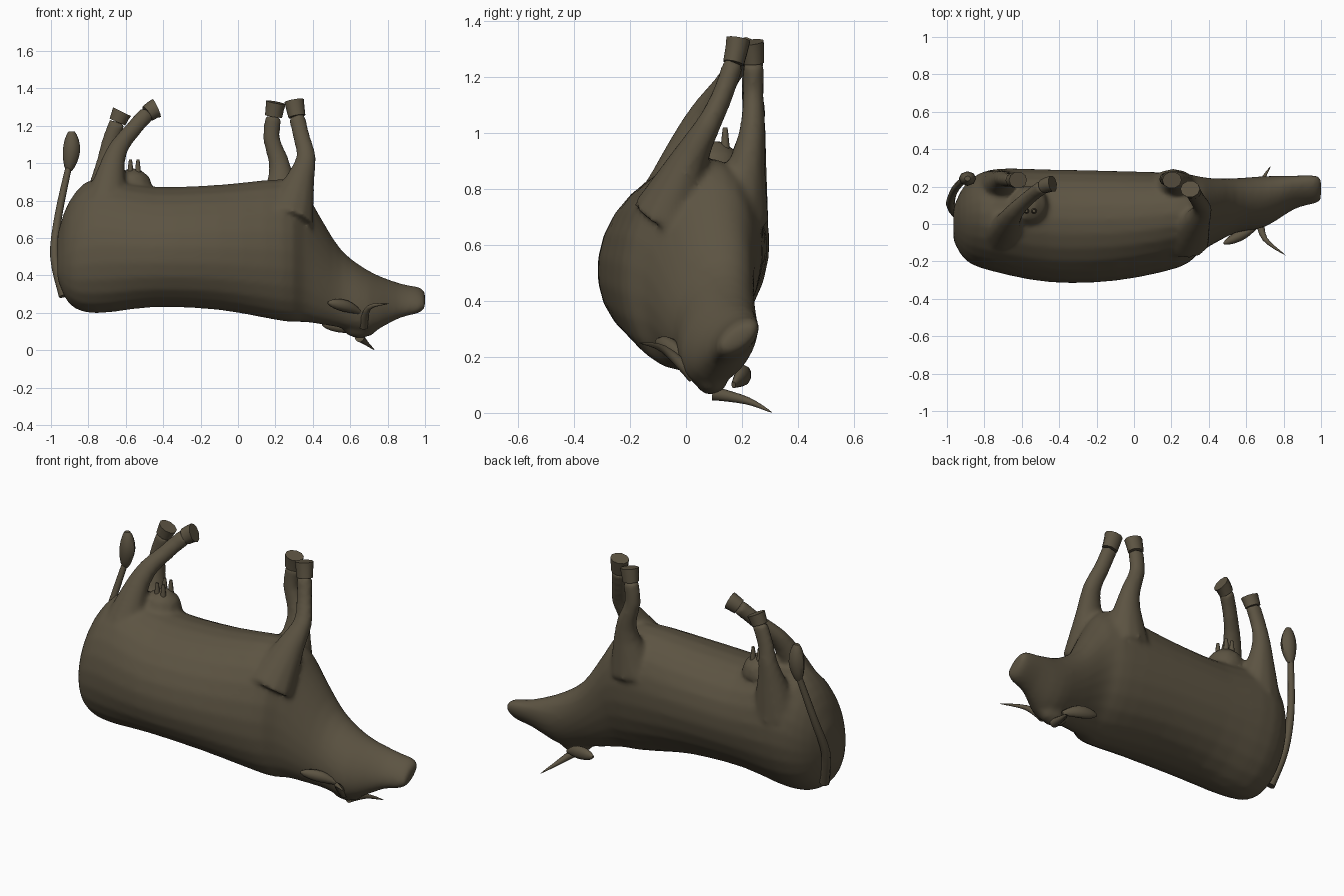
import bpy, bmesh, math
from mathutils import Vector

if "Cube" in bpy.data.objects:
    bpy.data.objects.remove(bpy.data.objects["Cube"])

hide = bpy.data.materials.new("dark_brown_hide")
hide.diffuse_color = (0.108, 0.088, 0.055, 1)
hide.use_nodes = True
hide.node_tree.nodes["Principled BSDF"].inputs["Base Color"].default_value = hide.diffuse_color
Y, Z = Vector((0, 1, 0)), Vector((0, 0, 1))


def smooth(path, n):
    """Catmull-Rom curve through rows of any length."""
    out = []
    last = len(path) - 1
    for i in range(last):
        rows = (path[max(i - 1, 0)], path[i], path[i + 1], path[min(i + 2, last)])
        for k in range(n):
            t = k / n
            out.append([b + t * ((c - a) + t * ((2 * a - 5 * b + 4 * c - d)
                        + t * (3 * (b - c) + d - a))) / 2 for a, b, c, d in zip(*rows)])
    return out + [list(path[-1])]


def skin(bm, rings):
    """Join rings of points into a capped shell."""
    vs = [[bm.verts.new(p) for p in r] for r in rings]
    n = len(vs[0])
    for a, b in zip(vs, vs[1:]):
        for i in range(n):
            j = (i + 1) % n
            bm.faces.new((a[i], a[j], b[j], b[i]))
    bm.faces.new(vs[0])
    bm.faces.new(vs[-1])


def tube(bm, path, ref=Y, n=12, flat=1):
    """Tube along rows of x, y, z, radius; flattened along ref."""
    pts = [Vector(p[:3]) for p in path]
    rings = []
    for i, p in enumerate(path):
        t = (pts[min(i + 1, len(pts) - 1)] - pts[max(i - 1, 0)]).normalized()
        side = (ref - t * t.dot(ref)).normalized()
        up = t.cross(side)
        angles = [2 * math.pi * k / n for k in range(n)]
        rings.append([pts[i] + p[3] * (up * math.cos(a) + flat * side * math.sin(a)) for a in angles])
    skin(bm, rings)


def finish(bm, name, angle=50):
    bmesh.ops.recalc_face_normals(bm, faces=bm.faces)
    me = bpy.data.meshes.new(name)
    bm.to_mesh(me)
    bm.free()
    ob = bpy.data.objects.new(name, me)
    bpy.context.collection.objects.link(ob)
    me.materials.append(hide)
    bpy.ops.object.select_all(action='DESELECT')
    ob.select_set(True)
    bpy.context.view_layer.objects.active = ob
    bpy.ops.object.shade_smooth_by_angle(angle=math.radians(angle))
    return ob


def part(name, path, ref=Y, n=10, flat=1):
    bm = bmesh.new()
    tube(bm, path, ref, n, flat)
    return finish(bm, name)


def swell(points, radius, rule, n=4):
    """Curve through points with a radius given by a rule of 0..1."""
    rows = smooth(points, n)
    return [r + [radius * rule(i / (len(rows) - 1))] for i, r in enumerate(rows)]


# Trunk, neck and head: x, centre y, low z, high z, half width
trunk = [
    (-.965, 0, .38, .62, .08), (-.90, .01, .245, .80, .20), (-.76, .02, .197, .92, .27),
    (-.45, -.01, .23, .875, .30), (-.1, -.01, .215, .885, .292), (.24, .02, .155, .915, .25),
    (.35, .05, .15, .86, .2), (.43, .07, .14, .73, .17), (.55, .1, .12, .54, .14),
    (.70, .12, .095, .425, .13), (.86, .17, .17, .36, .08), (.97, .185, .2, .337, .064),
    (1.0, .185, .23, .31, .042)]
body = bmesh.new()
rings = []
for x, yc, lo, hi, w in smooth(trunk, 3):
    angles = [2 * math.pi * k / 24 for k in range(24)]
    rings.append([(x, yc + w * math.cos(a) + .04 * math.sin(a),
                   (lo + hi) / 2 + (hi - lo) / 2 * math.sin(a)) for a in angles])
skin(body, rings)

# Poll of the head and udder
dome = lambda t: .3 + .7 * math.sin(math.pi * t)
tube(body, swell([(.56, .08, .12), (.75, .1, .13)], .063, dome))
tube(body, swell([(-.57, .09, .78), (-.555, .11, .97)], .11, dome))

# Legs from body to hoof, sharing one taper
taper = (.14, .076, .054, .046, .046, .053)
legs = {
    "near_front": [(.27, -.08, .70), (.335, .02, .92), (.365, .08, 1.03),
                   (.342, .128, 1.13), (.315, .17, 1.25), (.30, .187, 1.335)],
    "far_front": [(.21, .18, .70), (.23, .22, .90), (.215, .238, 1.02),
                  (.178, .24, 1.13), (.19, .242, 1.25), (.203, .235, 1.325)],
    "near_hind": [(-.715, -.08, .70), (-.68, 0, .95), (-.64, .065, 1.08),
                  (-.57, .135, 1.17), (-.485, .20, 1.265), (-.435, .215, 1.295)],
    "far_hind": [(-.72, .18, .70), (-.71, .225, .92), (-.70, .24, 1.02),
                 (-.685, .237, 1.11), (-.645, .235, 1.22), (-.62, .235, 1.275)]}
for name, joints in legs.items():
    path = smooth([p + (r,) for p, r in zip(joints, taper)], 2)
    tube(body, path[:9], flat=.85)
    part(name + "_hoof", path[8:], flat=.85)

# Fuse the hide into one smooth skin
cow = finish(body, "cow_body", 180)
fuse = cow.modifiers.new("fuse", 'REMESH')
fuse.mode = 'VOXEL'
fuse.voxel_size = .014
fuse.use_smooth_shade = True
soften = cow.modifiers.new("soften", 'SMOOTH')
soften.factor = .5
soften.iterations = 7

# Teats
for i, x in enumerate((-.575, -.535)):
    for j, y in enumerate((.07, .14)):
        part(f"teat_{i}{j}", swell([(x, y, .92), (x, y, 1.02)], .02, lambda t: 1 - .6 * t), n=8)

# Ears shaped like leaves
leaf = lambda t: .3 + .7 * math.sin(math.pi * t ** 1.3) - .1 * t
part("near_ear", swell([(.66, -.01, .20), (.58, -.055, .235), (.48, -.105, .255)], .034, leaf), flat=.9)
part("far_ear", swell([(.65, .17, .10), (.56, .20, .13), (.45, .22, .14)], .04, leaf), flat=.7)

# Horns narrowing to a point
point = lambda t: 1.03 - t
part("near_horn", swell([(.67, .03, .13), (.70, -.08, .228), (.81, -.167, .25)], .026, point), Z)
part("far_horn", swell([(.65, .10, .07), (.68, .22, .043), (.73, .308, .001)], .026, point), Z)

# Tail hanging beside the rump, ending in a tuft
part("tail", swell([(-.93, .04, .29), (-.98, .10, .50), (-.96, .18, .72), (-.905, .243, .98)],
                   .028, lambda t: 1 - .4 * t), n=8)
part("tail_tuft", swell([(-.905, .243, .96), (-.89, .243, 1.07), (-.89, .243, 1.17)], .046,
                        lambda t: .35 + .65 * math.sin(math.pi * t)), n=8, flat=.85)
